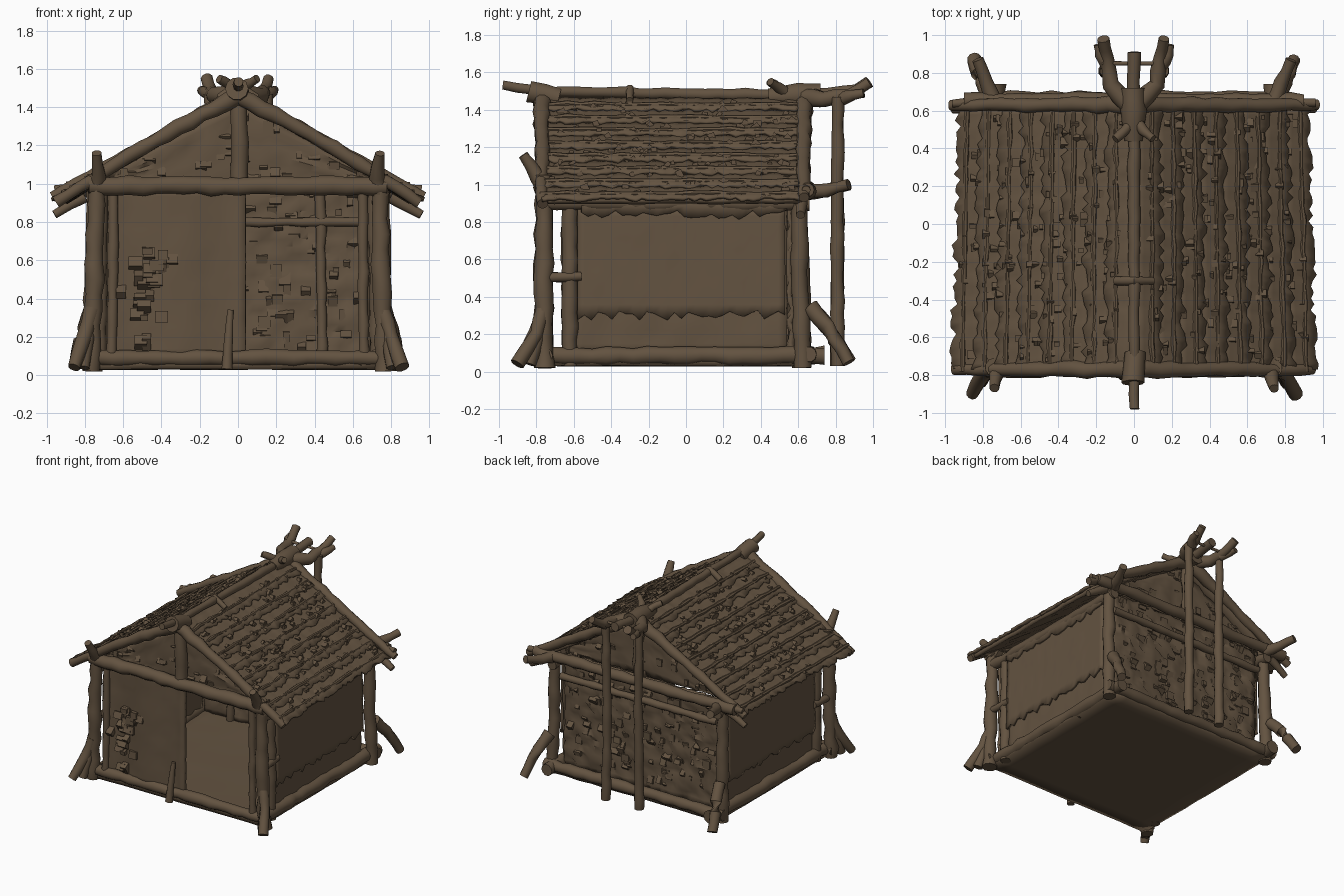
import bpy, bmesh, random
from math import sin, cos, pi
from mathutils import Vector as V

random.seed(4)
cube = bpy.data.objects.get("Cube")
if cube:
    bpy.data.objects.remove(cube)

wood = bpy.data.materials.new("weathered brown wood")
wood.use_nodes = True
colour = (0.125, 0.086, 0.052, 1)
wood.diffuse_color = colour
shader = wood.node_tree.nodes["Principled BSDF"]
shader.inputs["Base Color"].default_value = colour
shader.inputs["Roughness"].default_value = 0.9
made = []


def finish(name, bm):
    bmesh.ops.recalc_face_normals(bm, faces=bm.faces)
    mesh = bpy.data.meshes.new(name)
    bm.to_mesh(mesh)
    bm.free()
    mesh.materials.append(wood)
    ob = bpy.data.objects.new(name, mesh)
    bpy.context.collection.objects.link(ob)
    made.append(ob)
    return ob


def log(name, points, r0, r1=None, wobble=0.12, sides=10):
    """Knotty tapered pole through the points."""
    r1 = r1 or r0
    pts = [V(p) for p in points]
    path = []
    for a, b in zip(pts, pts[1:]):
        n = max(2, int((b - a).length / 0.07))
        path += [a.lerp(b, i / n) for i in range(n)]
    path.append(pts[-1])
    bm, rings = bmesh.new(), []
    for i, c in enumerate(path):
        t = (path[min(i + 1, len(path) - 1)] - path[max(i - 1, 0)]).normalized()
        u = t.cross(V((0, 0, 1)) if abs(t.z) < 0.8 else V((1, 0, 0))).normalized()
        w = t.cross(u)
        r = r0 + (r1 - r0) * i / (len(path) - 1)
        r *= 1 + random.uniform(-wobble, wobble)
        c = c + (u * random.uniform(-1, 1) + w * random.uniform(-1, 1)) * r * wobble
        rings.append([bm.verts.new(c + (u * cos(k * 2 * pi / sides) + w * sin(k * 2 * pi / sides)) * r)
                      for k in range(sides)])
    for a, b in zip(rings, rings[1:]):
        for k in range(sides):
            bm.faces.new((a[k], a[k - 1], b[k - 1], b[k]))
    bm.faces.new(rings[0])
    bm.faces.new(rings[-1])
    return finish(name, bm)


def pair(name, points, r0, r1=None):
    """The same log on the left and the right."""
    for side, s in (("left", 1), ("right", -1)):
        log(side + "_" + name, [(s * x, y, z) for x, y, z in points], r0, r1)


def sheet(name, f, nu, nv, thick, rough, ragged=0.0):
    """Rough slab over f(s, t); its t = 0 edge can be ragged."""
    bm, rows = bmesh.new(), []
    for j in range(nv + 1):
        row = []
        for i in range(nu + 1):
            t = j / nv + (random.uniform(-ragged, ragged) if j == 0 else 0)
            p = V(f(i / nu, t))
            row.append(bm.verts.new(p))
        rows.append(row)
    for j in range(nv):
        for i in range(nu):
            bm.faces.new((rows[j][i], rows[j][i + 1], rows[j + 1][i + 1], rows[j + 1][i]))
    bm.normal_update()
    for v in bm.verts:
        v.co += v.normal * random.uniform(-rough, rough)
    ob = finish(name, bm)
    solid = ob.modifiers.new("thickness", "SOLIDIFY")
    solid.thickness = thick
    solid.offset = 0
    return ob


def chips(name, f, count, size):
    """Scattered broken bark and twig ends over f(s, t)."""
    bm = bmesh.new()
    for _ in range(count):
        c = V(f(random.random(), random.random()))
        verts = bmesh.ops.create_cube(bm, size=1)["verts"]
        dims = [random.uniform(0.4, 1) * size for _ in range(3)]
        turn = random.uniform(0, pi)
        for v in verts:
            x, y, z = (a * b for a, b in zip(v.co, dims))
            v.co = c + V((x, y * cos(turn) - z * sin(turn), y * sin(turn) + z * cos(turn)))
    finish(name, bm)


def lerp(a, b, t):
    return a + (b - a) * t


# floor and base logs
sheet("floor", lambda s, t: (lerp(-0.75, 0.75, s), lerp(-0.77, 0.66, t), 0.055), 12, 12, 0.05, 0.003)
for y, n in ((-0.75, "front"), (0.66, "back")):
    log(n + "_base_log", [(-0.8, y, 0.09), (0.8, y, 0.09)], 0.042)
pair("base_log", [(0.73, -0.72, 0.085), (0.73, 0.74, 0.085)], 0.048)

# corner posts, braces and horns
pair("front_post", [(0.77, -0.76, 0.02), (0.75, -0.76, 0.5), (0.74, -0.76, 1.05)], 0.052, 0.045)
pair("front_horn", [(0.74, -0.75, 0.95), (0.73, -0.79, 1.04), (0.74, -0.87, 1.16)], 0.045, 0.028)
pair("inner_post", [(0.73, -0.62, 0.03), (0.72, -0.62, 0.95)], 0.042)
pair("door_post", [(0.66, -0.75, 0.05), (0.65, -0.75, 0.96)], 0.028)
pair("back_post", [(0.76, 0.62, 0.02), (0.75, 0.6, 0.98)], 0.05, 0.043)
pair("front_brace", [(0.76, -0.76, 0.34), (0.8, -0.8, 0.2), (0.86, -0.9, 0.04)], 0.042, 0.035)
pair("front_side_brace", [(0.78, -0.77, 0.26), (0.81, -0.84, 0.04)], 0.035)
pair("back_brace", [(0.76, 0.66, 0.34), (0.8, 0.76, 0.24), (0.85, 0.87, 0.05)], 0.045, 0.035)
pair("side_tie", [(0.76, -0.8, 0.5), (0.75, -0.56, 0.51)], 0.026)
pair("wall_plate", [(0.74, -0.76, 0.9), (0.74, 0.66, 0.9)], 0.04)

# front beam, king post and threshold stake
log("front_beam", [(-0.78, -0.76, 0.99), (0.78, -0.76, 0.99)], 0.05)
log("king_post", [(0.01, -0.74, 0.98), (0, -0.74, 1.45)], 0.045)
log("threshold_stake", [(-0.06, -0.8, 0.03), (-0.04, -0.77, 0.34)], 0.03, 0.018)

# hide curtain over the front, open doorway beside it
sheet("front_curtain", lambda s, t: (lerp(-0.68, 0.04, s), -0.74 + 0.012 * sin(s * 9), lerp(0.08, 0.99, t)),
      16, 16, 0.03, 0.004)
chips("torn_curtain", lambda s, t: (-0.6 + 0.22 * s + 0.06 * sin(t * 8), -0.755, lerp(0.16, 0.65, t)), 26, 0.075)

# side walls: rough lower boards with a ragged mat hanging over them
for n, s in (("left", 1), ("right", -1)):
    sheet(n + "_wall", lambda a, t: (s * 0.71, lerp(-0.6, 0.54, a), lerp(0.08, 0.92, t)), 24, 12, 0.03, 0.008)
    sheet(n + "_wall_mat", lambda a, t: (s * lerp(0.745, 0.735, t), lerp(-0.58, 0.53, a), lerp(0.3, 0.89, t)),
          30, 10, 0.022, 0.003, 0.05)
    sheet(n + "_eave_fringe", lambda a, t: (s * 0.762, lerp(-0.56, 0.54, a), lerp(0.84, 0.93, t)),
          30, 2, 0.02, 0.005, 0.3)

# back wall with rails and studs on both faces
sheet("back_wall", lambda s, t: (lerp(-0.69, 0.69, s), 0.56, lerp(0.08, 0.97, t)), 34, 24, 0.03, 0.016)
chips("back_wall_bark", lambda s, t: (lerp(-0.64, 0.64, s), 0.56, lerp(0.14, 0.95, t)), 110, 0.07)
log("inner_rail", [(-0.7, 0.52, 0.8), (0.7, 0.52, 0.8)], 0.024)
log("back_rail", [(-0.7, 0.6, 0.8), (0.7, 0.6, 0.8)], 0.028)
pair("back_stud", [(0.44, 0.53, 0.08), (0.43, 0.53, 0.96)], 0.028)
log("back_beam", [(-0.9, 0.65, 0.97), (0.9, 0.65, 0.97)], 0.042)
log("back_king_post", [(0, 0.61, 0.96), (0, 0.61, 1.46)], 0.04)

# gables
for n, y in (("front", -0.7), ("back", 0.54)):
    gable = lambda s, t: (lerp(-0.76, 0.76, s), y, 0.98 + t * (0.02 + 0.43 * (1 - abs(2 * s - 1))))
    sheet(n + "_gable", gable, 28, 8, 0.03, 0.012)
    chips(n + "_gable_bark", gable, 40, 0.06)


# layered roof
def slope(side, y, d, lift=0.0):
    x = d * (0.93 - 0.03 * (y + 0.75) / 1.35)
    return (side * (x + 0.5 * lift), y, 1.455 - 0.545 * d + 0.86 * lift)


ROWS = 8
for n, s in (("left", 1), ("right", -1)):
    sheet(n + "_roof_deck", lambda a, t: slope(s, lerp(-0.77, 0.62, a), 1 - t), 20, 12, 0.03, 0.004)
    for r in range(ROWS):
        top, low = r / ROWS - 0.01, (r + 1) / ROWS + 0.015
        sheet(f"{n}_thatch_{r + 1}",
              lambda a, t: slope(s, lerp(-0.77, 0.61, a), lerp(low, max(top, 0), t), lerp(0.026, 0.008, t)),
              44, 3, 0.018, 0.006, 0.13)
        log(f"{n}_batten_{r + 1}", [slope(s, -0.78, low - 0.05, 0.026), slope(s, 0.6, low - 0.05, 0.026)],
            0.014, wobble=0.3, sides=7)
    chips(n + "_roof_chips", lambda a, t: slope(s, lerp(-0.72, 0.57, a), lerp(0.06, 0.98, t), 0.022), 130, 0.045)

# barge rafters with forked ends
pair("front_rafter", [(0, -0.77, 1.46), (0.5, -0.77, 1.19), (0.95, -0.77, 0.9)], 0.045, 0.033)
pair("back_rafter", [(0, 0.63, 1.46), (0.5, 0.63, 1.19), (0.97, 0.63, 0.93)], 0.045, 0.03)
pair("back_rafter_fork", [(0.78, 0.64, 0.98), (0.96, 0.64, 0.97)], 0.03, 0.022)
pair("back_rafter_spur", [(0.8, 0.62, 0.93), (0.96, 0.61, 0.84)], 0.032, 0.022)
pair("back_horn", [(0.74, 0.64, 0.96), (0.78, 0.75, 0.97), (0.83, 0.87, 1.0)], 0.045, 0.028)

# ridge pole, ties and the forked back end on two tall poles
log("ridge_pole", [(0, -0.98, 1.53), (0, -0.75, 1.5), (0, 0.6, 1.475), (0, 0.91, 1.5)], 0.026, 0.036)
log("front_ridge_knot", [(0, -0.84, 1.5), (0, -0.68, 1.46)], 0.055, 0.05)
log("back_ridge_knot", [(0, 0.44, 1.47), (0, 0.6, 1.48), (0, 0.72, 1.48)], 0.05, 0.075)
log("ridge_tie", [(-0.1, -0.3, 1.45), (0, -0.3, 1.51), (0.1, -0.3, 1.45)], 0.022)
log("fork_tie", [(-0.17, 0.85, 1.49), (0.17, 0.85, 1.49)], 0.011)
pair("ridge_spur", [(0.01, 0.55, 1.48), (0.05, 0.49, 1.52), (0.1, 0.45, 1.55)], 0.032, 0.022)
pair("ridge_fork", [(0.02, 0.62, 1.47), (0.12, 0.74, 1.46), (0.14, 0.88, 1.48), (0.16, 0.98, 1.55)], 0.05, 0.03)
pair("fork_prong", [(0.14, 0.83, 1.46), (0.18, 0.9, 1.48), (0.19, 0.95, 1.49)], 0.036, 0.024)
pair("tall_pole", [(0.15, 0.81, 0.03), (0.14, 0.81, 0.8), (0.15, 0.81, 1.47)], 0.037, 0.032)

# smooth shading with crisp edges
bpy.ops.object.select_all(action="DESELECT")
for ob in made:
    ob.select_set(True)
bpy.context.view_layer.objects.active = made[0]
bpy.ops.object.shade_smooth_by_angle(angle=0.7)
